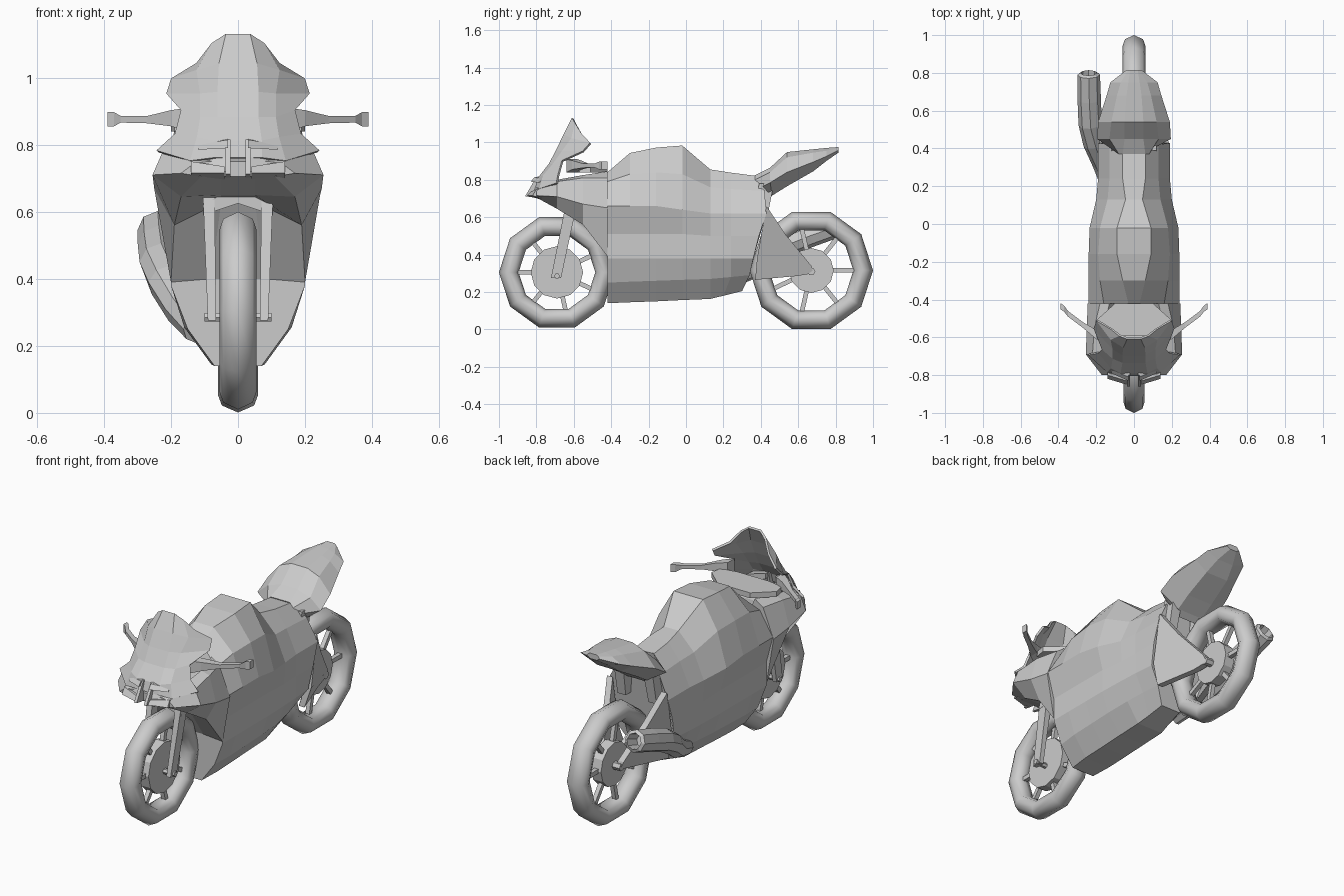
import bpy, bmesh
from math import sin, cos, pi
from mathutils import Vector


def finish(name, bm, smooth=False):
    bmesh.ops.recalc_face_normals(bm, faces=bm.faces[:])
    me = bpy.data.meshes.new(name)
    bm.to_mesh(me)
    bm.free()
    ob = bpy.data.objects.new(name, me)
    bpy.context.collection.objects.link(ob)
    if smooth:
        for p in me.polygons:
            p.use_smooth = True
    return ob


def loft(name, rings, smooth=False, cap=True, closed=False):
    """Skin rings of points; closed joins the last ring to the first."""
    bm = bmesh.new()
    vs = [[bm.verts.new(p) for p in r] for r in rings]
    n = len(vs[0])
    pairs = list(zip(vs, vs[1:])) + ([(vs[-1], vs[0])] if closed else [])
    for a, b in pairs:
        for i in range(n):
            j = (i + 1) % n
            bm.faces.new((a[i], a[j], b[j], b[i]))
    if cap and not closed:
        bm.faces.new(vs[0])
        bm.faces.new(vs[-1])
    return finish(name, bm, smooth)


def section(y, half):
    """Symmetric ring at y from half profile (x, z[, own y])."""
    pts = [(p[0], p[2] if len(p) > 2 else y, p[1]) for p in half]
    return pts + [(-x, yy, z) for x, yy, z in reversed(pts)]


def tube(name, path, radii, sides=8, turn=0.0):
    path = [Vector(p) for p in path]
    rings, last = [], None
    for i, p in enumerate(path):
        d = path[min(i + 1, len(path) - 1)] - path[max(i - 1, 0)]
        if last and d.dot(last) < 0:      # path turning back inside a hollow tip
            d = -d
        last = d
        q = d.to_track_quat('Z', 'Y')
        rings.append([p + q @ Vector((radii[i] * cos(turn + 2 * pi * k / sides),
                                      radii[i] * sin(turn + 2 * pi * k / sides), 0))
                      for k in range(sides)])
    return loft(name, rings)


def wheel(tag, y, z, R, w, hub_r, hub_w):
    c = Vector((0, y, z))
    # ten-sided tyre with a peaked tread
    prof = [(R, 0), (R - .022, .8 * w), (R - .055, w), (R - .09, .75 * w), (R - .105, 0),
            (R - .09, -.75 * w), (R - .055, -w), (R - .022, -.8 * w)]
    rings = [[c + Vector((x, r * cos(a), r * sin(a))) for r, x in prof]
             for a in (2 * pi * k / 10 for k in range(10))]
    loft(tag + "_tyre", rings, True, closed=True)
    # hub disc and short spokes
    tube(tag + "_hub", [c - Vector((hub_w, 0, 0)), c + Vector((hub_w, 0, 0))], [hub_r] * 2, 12)
    for k in range(7):
        a = 2 * pi * k / 7 + (pi if y < 0 else 0)
        d = Vector((0, cos(a), sin(a)))
        tube(f"{tag}_spoke_{k}", [c + d * hub_r * .8, c + d * (R - .09)], [.017] * 2, 4, pi / 4)


wheel("front", -.69, .305, .31, .055, .14, .03)
wheel("rear", .67, .315, .33, .06, .12, .03)

# main body with belly, tank and seat
loft("body", [
    section(-.42, [(.07, .14), (.15, .25), (.2, .38), (.2, .51), (.24, .66), (.16, .79), (.03, .84)]),
    section(-.30, [(.08, .145), (.16, .255), (.2, .38), (.2, .51), (.24, .66), (.18, .83), (.06, .943)]),
    section(-.16, [(.08, .15), (.16, .26), (.2, .38), (.2, .51), (.24, .66), (.19, .84), (.09, .972)]),
    section(-.02, [(.08, .157), (.16, .265), (.2, .38), (.2, .51), (.235, .64), (.18, .83), (.09, .983)]),
    section(.13, [(.08, .163), (.155, .27), (.195, .38), (.195, .5), (.2, .62), (.14, .76), (.045, .855)]),
    section(.24, [(.07, .18, .2), (.14, .28), (.19, .38), (.19, .5), (.19, .62), (.13, .75), (.06, .838)]),
    section(.38, [(.06, .205, .3), (.12, .29, .34), (.18, .38, .36), (.19, .5, .39),
                  (.19, .62, .43), (.13, .74, .42), (.06, .82)]),
])

# front fairing, sunk in the middle behind the screen
loft("front_fairing", [
    section(-.80, [(.05, .705), (.11, .705), (.17, .715), (.13, .745), (.09, .75), (.05, .75)]),
    section(-.69, [(.05, .65), (.17, .645), (.255, .71), (.22, .79), (.15, .80), (.10, .78)]),
    section(-.55, [(.05, .63), (.19, .56), (.25, .67), (.21, .81), (.16, .825), (.12, .76)]),
    section(-.42, [(.08, .40), (.2, .39), (.245, .65), (.18, .81), (.13, .845), (.1, .78)]),
])

# clamp plate joining the bars behind the screen
loft("clamp_plate", [section(0, [(.10, z, -.59), (.19, z, -.57), (.2, z, -.51), (.10, z, -.42)])
                     for z in (.84, .87)])

# curved windscreen shell
rows = [[(.035, -.605, 1.128), (.075, -.59, 1.10), (.12, -.555, 1.04)],
        [(.055, -.65, 1.04), (.12, -.61, 1.02), (.195, -.51, .995)],
        [(.06, -.69, .955), (.11, -.66, .95), (.21, -.55, .95)],
        [(.06, -.73, .88), (.11, -.71, .88), (.167, -.66, .90)],
        [(.07, -.785, .81), (.12, -.76, .82), (.185, -.68, .83)],
        [(.07, -.80, .76), (.14, -.78, .75), (.24, -.69, .78)]]
bm = bmesh.new()
grid = [[bm.verts.new(p) for p in [(-x, y, z) for x, y, z in reversed(r)] + r] for r in rows]
for a, b in zip(grid, grid[1:]):
    for i in range(5):
        bm.faces.new((a[i], a[i + 1], b[i + 1], b[i]))
screen = finish("windscreen", bm)
mod = screen.modifiers.new("thickness", 'SOLIDIFY')
mod.thickness = .012
mod.offset = 0

# tail unit
loft("tail", [
    section(.37, [(.06, .69, .43), (.1, .76, .40), (.08, .80), (.06, .825)]),
    section(.45, [(.08, .715, .46), (.195, .785), (.13, .84), (.05, .865)]),
    section(.54, [(.08, .765), (.19, .84), (.12, .92), (.05, .948)]),
    section(.68, [(.07, .845), (.145, .895), (.09, .945), (.04, .963)]),
    section(.75, [(.05, .90), (.125, .925), (.07, .955), (.03, .97)]),
    section(.815, [(.02, .945), (.04, .957), (.03, .97), (.02, .975)]),
])

# parts on both sides
for s, side in ((1, "right"), (-1, "left")):
    # fork leg and axle stub
    def quad(x0, x1, y, z, d):
        return [(s * x0, y - d, z), (s * x1, y - d, z), (s * x1, y + d, z), (s * x0, y + d, z)]

    def bar(name, stops):
        """Loft of (y, z) outlines placed at each x."""
        loft(f"{name}_{side}", [[(s * x, y, z) for y, z in yz] for x, yz in stops])

    loft(f"fork_leg_{side}", [quad(.065, .09, -.695, .275, .027), quad(.07, .105, -.615, .66, .03)])
    # yoke arm meeting over the wheel
    bar("fork_yoke", [(.105, ((-.65, .59), (-.58, .59), (-.58, .62), (-.65, .62))),
                      (0, ((-.65, .625), (-.58, .625), (-.58, .68), (-.65, .68)))])
    tube(f"front_axle_{side}", [(0, -.69, .285), (s * .1, -.69, .285)], [.015] * 2, 6)
    # headlight and brow above it
    bar("headlight", [(.035, ((-.82, .72), (-.72, .72), (-.72, .79), (-.80, .78))),
                      (.12, ((-.80, .72), (-.70, .72), (-.70, .77), (-.77, .76)))])
    bar("headlight_brow", [(.03, ((-.83, .79), (-.74, .79), (-.74, .82), (-.81, .815))),
                           (.12, ((-.79, .785), (-.70, .785), (-.70, .81), (-.77, .80)))])
    # lower nose lip and nose rail
    bar("nose_lip", [(.04, ((-.85, .715), (-.76, .69), (-.76, .73), (-.83, .735))),
                     (.14, ((-.82, .715), (-.74, .69), (-.74, .75), (-.80, .75)))])
    bar("nose_rail", [(x, ((-.86, .712), (-.78, .70), (-.76, .815), (-.80, .815)))
                      for x in (.022, .038)])
    # handlebar
    bar("handlebar", [(x, ((y - d, z0), (y + d, z0), (y + d, z1), (y - d, z1)))
                      for x, y, d, z0, z1 in ((.15, -.61, .03, .84, .91), (.2, -.585, .025, .855, .903),
                                              (.27, -.535, .015, .864, .886), (.35, -.475, .015, .866, .886),
                                              (.37, -.448, .016, .855, .897), (.39, -.435, .016, .855, .897))])

    # swingarm panel tapering to the axle
    def rim(off):
        return [(s * (x - off), y, z) for x, y, z in
                ((.185, .43, .66), (.14, .53, .51), (.085, .67, .34), (.07, .68, .30),
                 (.085, .59, .285), (.15, .37, .265), (.185, .38, .38))]
    loft(f"swingarm_{side}", [rim(0), rim(.035)])
    # strut from frame to tail
    loft(f"tail_strut_{side}", [quad(.07, .12, .40, .58, .03), quad(.06, .12, .43, .78, .04)])

tube("rear_axle", [(-.075, .67, .31), (.075, .67, .31)], [.022] * 2, 6)

# exhaust on the left with a hollow tip
tube("exhaust", [(-.12, .18, .25), (-.165, .32, .31), (-.21, .43, .39), (-.232, .53, .45),
                 (-.237, .66, .50), (-.24, .79, .545), (-.24, .80, .548), (-.24, .72, .52)],
     [.045, .055, .06, .062, .062, .06, .043, .038], 8)
